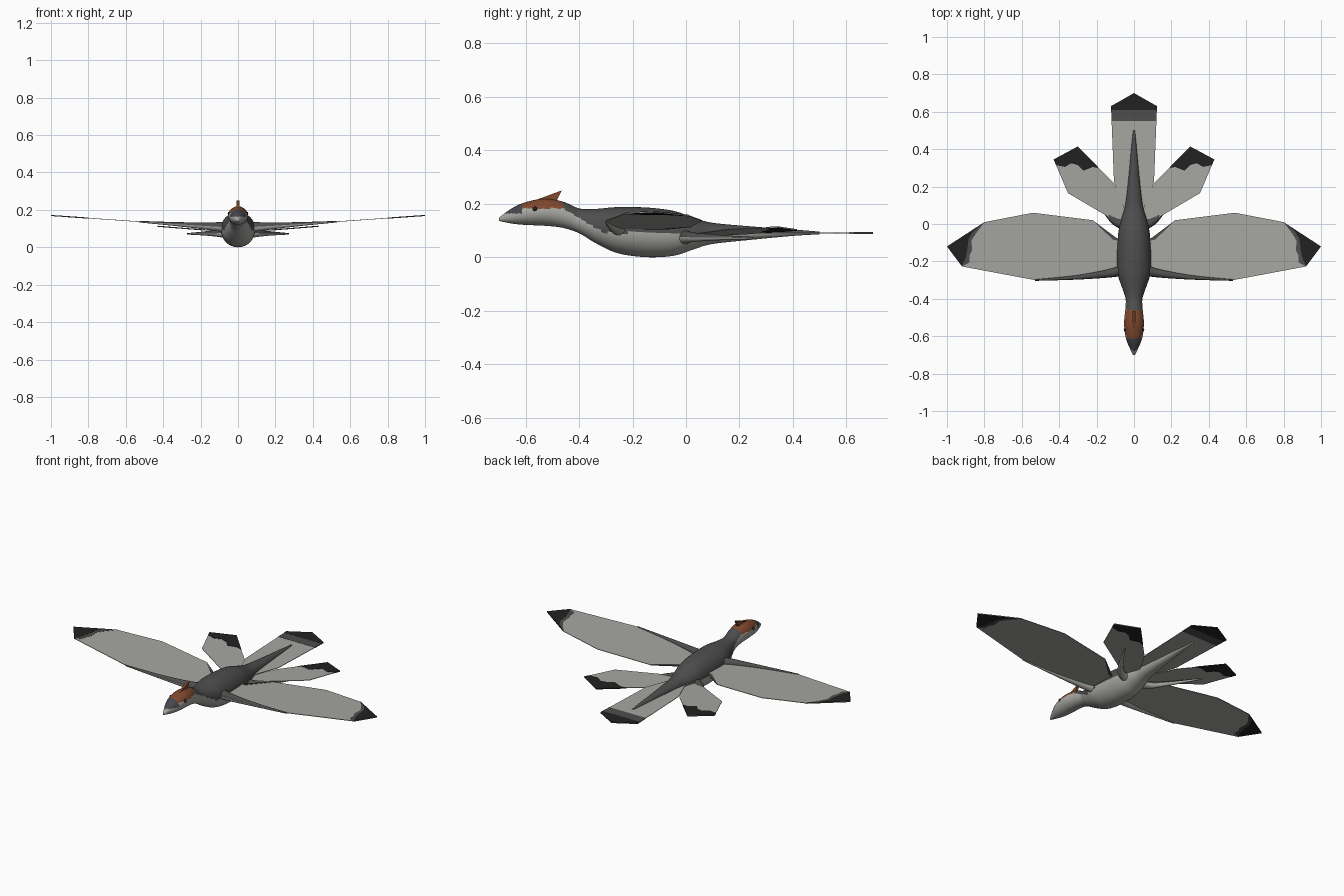
import bpy
import bmesh
import math
from mathutils import Vector

default_cube = bpy.data.objects.get("Cube")
if default_cube:
    bpy.data.objects.remove(default_cube)


def make_material(name, colour):
    material = bpy.data.materials.new(name)
    material.use_nodes = True
    material.diffuse_color = (*colour, 1)
    shader = material.node_tree.nodes["Principled BSDF"]
    shader.inputs["Base Color"].default_value = (*colour, 1)
    shader.inputs["Roughness"].default_value = 0.8
    return material


PALE = make_material("pale grey feathers", (0.38, 0.38, 0.36))
DARK = make_material("charcoal plumage", (0.075, 0.075, 0.075))
BLACK = make_material("black feather tips", (0.016, 0.016, 0.016))
RUST = make_material("rust brown crown", (0.22, 0.066, 0.027))
SLATE = make_material("slate snout", (0.06, 0.063, 0.075))


def finish(bm, name, materials, smooth=False):
    """Turn a bmesh into a named object with its materials."""
    bmesh.ops.recalc_face_normals(bm, faces=bm.faces[:])
    mesh = bpy.data.meshes.new(name)
    bm.to_mesh(mesh)
    bm.free()
    for material in materials:
        mesh.materials.append(material)
    obj = bpy.data.objects.new(name, mesh)
    bpy.context.collection.objects.link(obj)
    if smooth:
        for polygon in mesh.polygons:
            polygon.use_smooth = True
    return obj


def spline(points, steps):
    """Catmull-Rom interpolation through points of any dimension."""
    points = [Vector(p) for p in points]
    result = []
    for i in range(len(points) - 1):
        a, b, c = points[max(i - 1, 0)], points[i], points[i + 1]
        d = points[min(i + 2, len(points) - 1)]
        for k in range(steps):
            t = k / steps
            result.append(b + (c - a) * (t / 2) + (a * 2 - b * 5 + c * 4 - d) * (t * t / 2)
                          + (b * 3 - a - c * 3 + d) * (t ** 3 / 2))
    result.append(points[-1])
    return result


def loft(rings):
    """Skin a list of closed rings and cap both ends."""
    bm = bmesh.new()
    loops = [[bm.verts.new(p) for p in ring] for ring in rings]
    for first, second in zip(loops, loops[1:]):
        for i in range(len(first)):
            j = (i + 1) % len(first)
            bm.faces.new((first[i], first[j], second[j], second[i]))
    bm.faces.new(loops[0])
    bm.faces.new(loops[-1])
    bmesh.ops.recalc_face_normals(bm, faces=bm.faces[:])
    return bm


def limb(name, path, side):
    """Tapered tube; each path point is x, y, z, radius."""
    samples = spline(path, 6)
    rings = []
    for i, sample in enumerate(samples):
        ahead = samples[min(i + 1, len(samples) - 1)]
        behind = samples[max(i - 1, 0)]
        across = (ahead - behind).to_3d().cross(Vector((0, 0, 1))).normalized()
        ring = []
        for k in range(16):
            angle = math.tau * k / 16
            p = sample.to_3d() + across * (math.cos(angle) * sample.w)
            p.z += math.sin(angle) * sample.w
            p.x *= side
            ring.append(p)
        rings.append(ring)
    bm = loft(rings)
    for face in bm.faces:
        face.material_index = int(face.normal.z > 0.1)
    return finish(bm, name, [PALE, DARK], smooth=True)


def plate(name, outline, height, thickness, material, side=1):
    """Thin flat feather sheet following a height rule."""
    bm = bmesh.new()
    half = thickness / 2
    layers = [[bm.verts.new((side * x, y, height(x) + dz)) for x, y in outline]
              for dz in (-half, half)]
    for layer in layers:
        bm.faces.new(layer)
    for i in range(len(outline)):
        j = (i + 1) % len(outline)
        bm.faces.new((layers[0][i], layers[0][j], layers[1][j], layers[1][i]))
    return finish(bm, name, [material])


# Body from snout to tail: y, top, bottom, half width
profile = [
    (-0.7, 0.148, 0.136, 0.005), (-0.65, 0.184, 0.126, 0.029), (-0.6, 0.206, 0.121, 0.046),
    (-0.53, 0.219, 0.118, 0.053), (-0.46, 0.208, 0.11, 0.047), (-0.4, 0.183, 0.09, 0.045),
    (-0.34, 0.181, 0.054, 0.064), (-0.27, 0.187, 0.02, 0.087), (-0.2, 0.188, 0.005, 0.092),
    (-0.12, 0.184, 0, 0.09), (-0.04, 0.172, 0.007, 0.083), (0.03, 0.148, 0.03, 0.067),
    (0.1, 0.129, 0.05, 0.047), (0.25, 0.115, 0.066, 0.029), (0.4, 0.104, 0.08, 0.015),
    (0.5, 0.096, 0.086, 0.005)]
body_rings = []
for y, top, bottom, width in spline(profile, 9):
    middle, half = (top + bottom) / 2, (top - bottom) / 2
    body_rings.append([(width * math.cos(math.tau * k / 48), y,
                        middle + half * math.sin(math.tau * k / 48)) for k in range(48)])
body = loft(body_rings)

# Plumage zones along the body
for face in body.faces:
    c = face.calc_center_median()
    if c.y < -0.615:
        face.material_index = 3 if c.z > 0.164 else 0
    elif c.y < -0.46:
        face.material_index = 2 if c.z > 0.183 else 0
    else:
        edge = max(0.092, 0.183 - 0.6 * (c.y + 0.46))
        face.material_index = int(c.z > edge)
finish(body, "body", [PALE, DARK, RUST, SLATE], smooth=True)

# Crest: thin upright fin on the crown
crest = bmesh.new()
fin = [(-0.6, 0.2), (-0.465, 0.25), (-0.485, 0.21)]
crest_sides = [[crest.verts.new((x, y, z)) for y, z in fin] for x in (-0.007, 0.007)]
for layer in crest_sides:
    crest.faces.new(layer)
for i in range(3):
    j = (i + 1) % 3
    crest.faces.new((crest_sides[0][i], crest_sides[0][j], crest_sides[1][j], crest_sides[1][i]))
finish(crest, "crest", [RUST])


def wing_height(x):
    return 0.1 + 0.07 * x


def leg_height(x):
    return 0.078 + 0.08 * x


def tail_height(x):
    return 0.091


# Feather outlines for the model's left half
wing_outline = [(0.05, -0.24), (0.3, -0.285), (0.53, -0.3), (0.92, -0.227), (1, -0.12),
                (0.8, 0.01), (0.54, 0.06), (0.22, 0.02), (0.1, -0.07), (0.05, -0.1)]
wing_tip = [(0.92, -0.227), (1, -0.12), (0.8, 0.01), (0.86, -0.04), (0.885, -0.08),
            (0.89, -0.13), (0.9, -0.18)]
wing_band = [(0.92, -0.227), (0.9, -0.18), (0.89, -0.13), (0.885, -0.08), (0.86, -0.04),
             (0.8, 0.01), (0.845, -0.05), (0.87, -0.09), (0.865, -0.14), (0.88, -0.17),
             (0.88, -0.205)]
wing_fold = [(0.08, -0.09), (0.1, -0.07), (0.22, 0.02), (0.17, -0.03), (0.11, -0.085)]
leg_outline = [(0.04, 0.02), (0.09, 0.01), (0.353, 0.165), (0.43, 0.345), (0.3, 0.415),
               (0.17, 0.28), (0.11, 0.22), (0.04, 0.1)]
leg_tip = [(0.43, 0.345), (0.3, 0.415), (0.185, 0.297), (0.22, 0.305), (0.27, 0.285),
           (0.3, 0.315), (0.335, 0.325), (0.37, 0.305), (0.417, 0.315)]

for side, word in ((1, "left"), (-1, "right")):
    # Wing sheet, its dark tip and the arm along its front
    plate(word + "_wing", wing_outline, wing_height, 0.003, PALE, side)
    plate(word + "_wing_tip", wing_tip, wing_height, 0.006, BLACK, side)
    plate(word + "_wing_band", wing_band, wing_height, 0.005, DARK, side)
    plate(word + "_wing_fold", wing_fold, wing_height, 0.006, DARK, side)
    limb(word + "_arm", [(0.04, -0.235, 0.108, 0.034), (0.11, -0.26, 0.11, 0.024),
                         (0.3, -0.285, 0.122, 0.012), (0.53, -0.3, 0.137, 0.004)], side)
    # Leg sheet, its dark tip and the leg below it
    plate(word + "_leg_feathers", leg_outline, leg_height, 0.003, PALE, side)
    plate(word + "_leg_tip", leg_tip, leg_height, 0.006, BLACK, side)
    limb(word + "_leg", [(0.04, -0.01, 0.075, 0.03), (0.11, 0.02, 0.075, 0.019),
                         (0.18, 0.11, 0.074, 0.011), (0.27, 0.25, 0.072, 0.004)], side)
    # Eye
    eye = bmesh.new()
    bmesh.ops.create_uvsphere(eye, u_segments=16, v_segments=10, radius=0.009)
    bmesh.ops.translate(eye, verts=eye.verts[:], vec=(side * 0.046, -0.565, 0.181))
    finish(eye, word + "_eye", [BLACK], smooth=True)

# Tail fan with its band and pointed tip
tail_half = [(0.04, 0.05), (0.107, 0.225), (0.123, 0.63)]
mirrored = [(-x, y) for x, y in reversed(tail_half)]
plate("tail_fan", tail_half + [(0, 0.7)] + mirrored, tail_height, 0.003, PALE)
plate("tail_band", [(-0.12, 0.55), (0.12, 0.55), (0.122, 0.61), (-0.122, 0.61)],
      tail_height, 0.005, DARK)
plate("tail_tip", [(-0.122, 0.61), (0.122, 0.61), (0.123, 0.63), (0, 0.7), (-0.123, 0.63)],
      tail_height, 0.006, BLACK)
